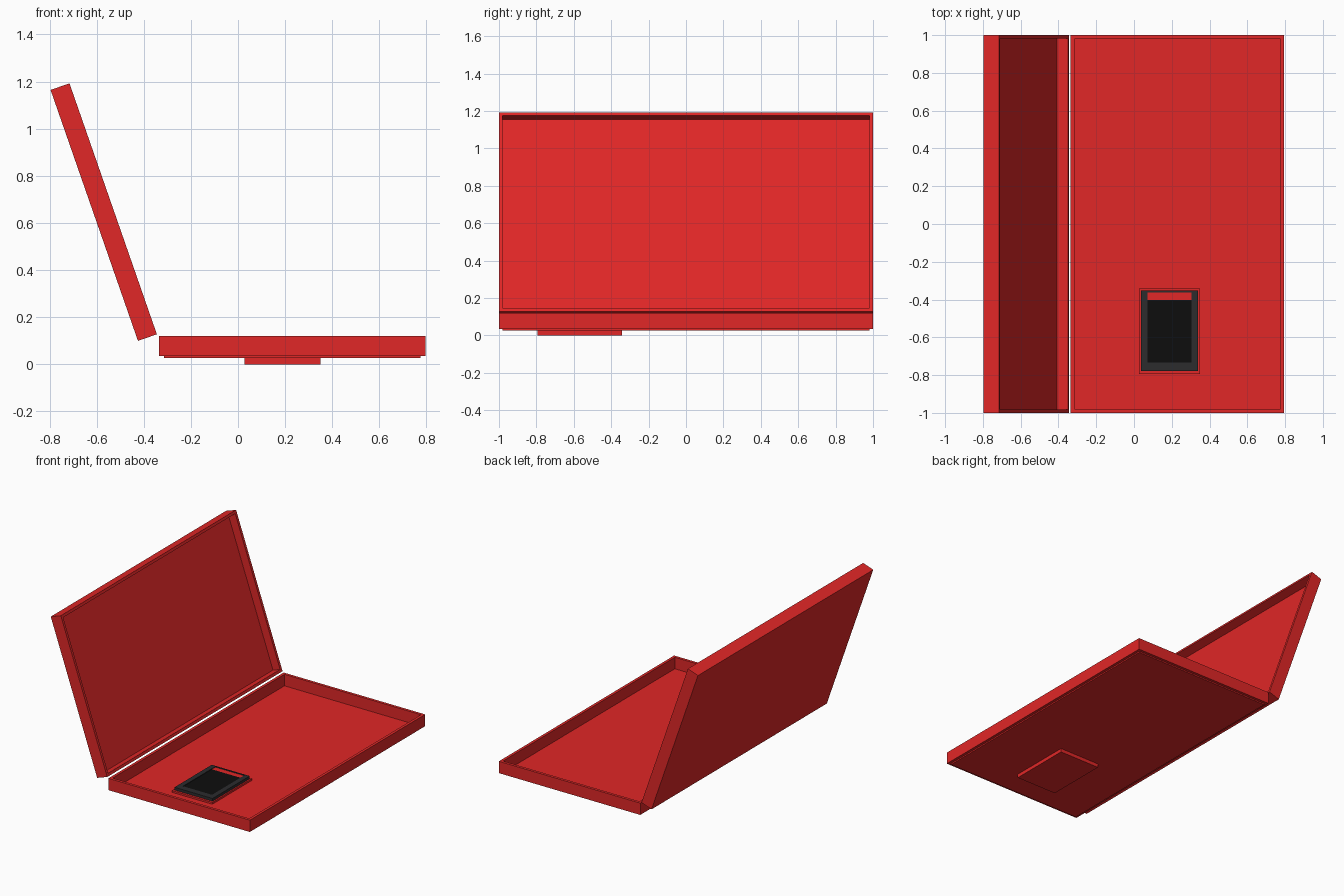
import bpy, bmesh, math
from mathutils import Matrix

if "Cube" in bpy.data.objects:
    bpy.data.objects.remove(bpy.data.objects["Cube"])


def material(name, rgb):
    m = bpy.data.materials.new(name)
    m.diffuse_color = (*rgb, 1)
    m.use_nodes = True
    m.node_tree.nodes["Principled BSDF"].inputs["Base Color"].default_value = m.diffuse_color
    return m


RED = material("red_plastic", (0.75, 0.02, 0.02))
DARK = material("dark_trim", (0.025, 0.025, 0.027))
BLACK = material("black_panel", (0.004, 0.004, 0.004))


def inset_push(bm, normal_z, border, push):
    """Inset the face looking up or down and extrude it by push along z."""
    face = next(f for f in bm.faces if f.normal.z * normal_z > 0.9)
    bmesh.ops.inset_region(bm, faces=[face], thickness=border)
    out = bmesh.ops.extrude_face_region(bm, geom=[face])
    bmesh.ops.delete(bm, geom=[face], context='FACES_ONLY')
    verts = [g for g in out["geom"] if isinstance(g, bmesh.types.BMVert)]
    bmesh.ops.translate(bm, verts=verts, vec=(0, 0, push))
    bm.normal_update()


def block(name, mat, size, matrix, recess=None, foot=None):
    """Box with an optional recess on top and a raised foot underneath."""
    bm = bmesh.new()
    bmesh.ops.create_cube(bm, size=1)
    bmesh.ops.scale(bm, verts=bm.verts, vec=size)
    bm.normal_update()
    if foot:
        inset_push(bm, -1, foot[0], -foot[1])
    if recess:
        inset_push(bm, 1, recess[0], -recess[1])
    bmesh.ops.recalc_face_normals(bm, faces=bm.faces)
    mesh = bpy.data.meshes.new(name)
    bm.to_mesh(mesh)
    bm.free()
    mesh.materials.append(mat)
    ob = bpy.data.objects.new(name, mesh)
    ob.matrix_world = matrix
    bpy.context.collection.objects.link(ob)
    return ob


def span(name, mat, x, y, z, **kw):
    """Block given by its min/max on each axis."""
    size = [b - a for a, b in (x, y, z)]
    mid = [(a + b) / 2 for a, b in (x, y, z)]
    return block(name, mat, size, Matrix.Translation(mid), **kw)


# Bottom tray with a slightly raised underside plate
span("base_tray", RED, (-0.335, 0.795), (-1, 1), (0.035, 0.12),
     recess=(0.028, 0.083), foot=(0.028, 0.009))

# Open lid, tilted back, hollow side facing the base
tilt = Matrix.Rotation(math.radians(70.8), 4, 'Y')
block("lid_tray", RED, (1.128, 2, 0.085),
      Matrix.Translation((-0.57, 0, 0.646)) @ tilt, recess=(0.027, 0.06))

# Small device set through the floor
span("device_base", RED, (0.027, 0.35), (-0.793, -0.342), (0, 0.05))

# Dark rim: four bars around the panel
X0, X1, Y0, Y1 = 0.037, 0.34, -0.777, -0.352
HX0, HX1, HY0, HY1 = 0.072, 0.305, -0.732, -0.362
Z = (0.045, 0.07)
for side, x in (("left", (X0, HX0)), ("right", (HX1, X1))):
    span("rim_" + side, DARK, x, (Y0, Y1), Z)
for side, y in (("front", (Y0, HY0)), ("back", (HY1, Y1))):
    span("rim_" + side, DARK, (HX0, HX1), y, Z)

# Panel and the red strip behind it
span("panel", BLACK, (HX0, HX1), (HY0, -0.402), (0.045, 0.066))
span("red_strip", RED, (HX0, HX1), (-0.402, HY1), (0.045, 0.066))
